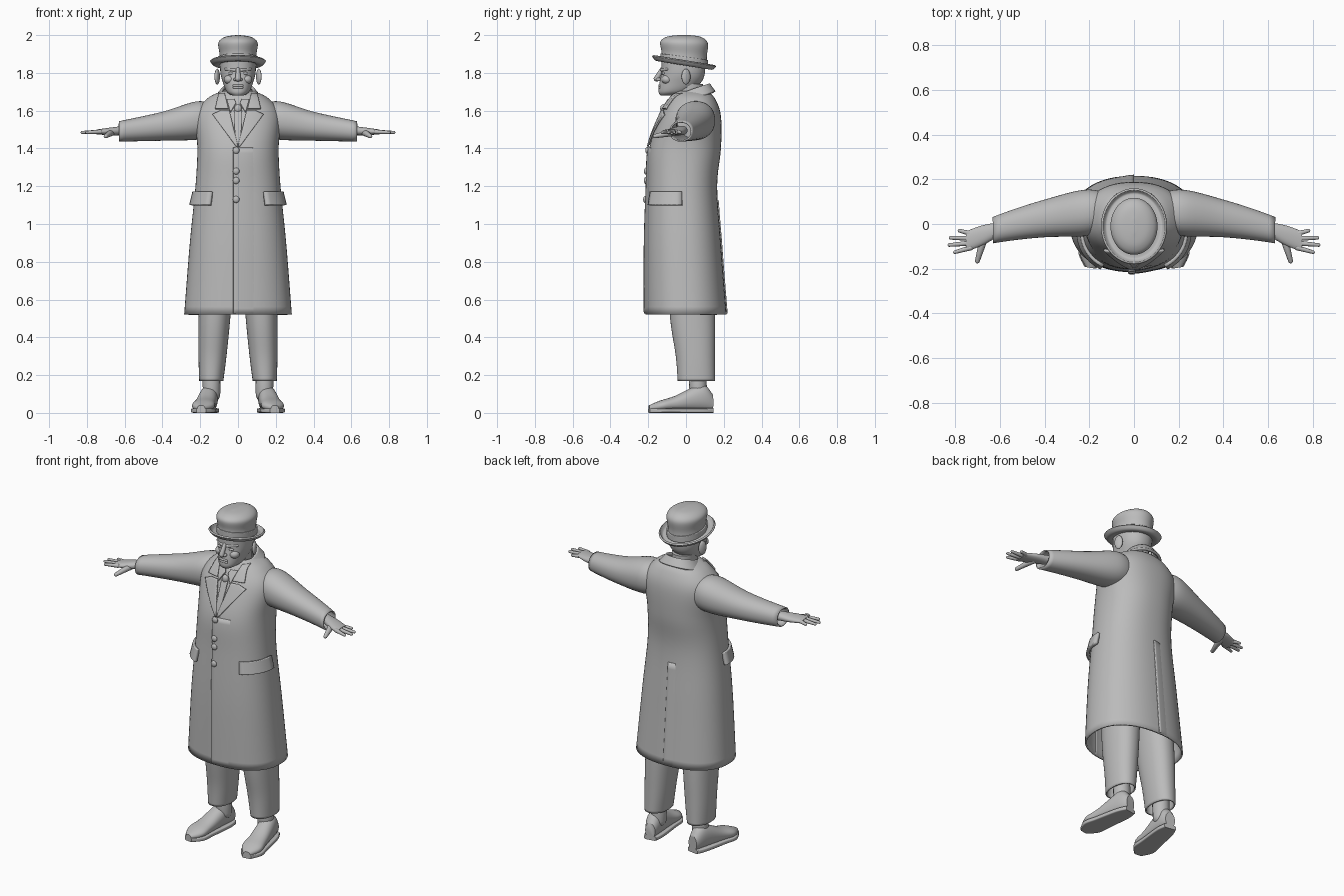
import bpy, bmesh, math
from mathutils import Matrix, Vector

if "Cube" in bpy.data.objects:
    bpy.data.objects.remove(bpy.data.objects["Cube"], do_unlink=True)

GREY = (0.5, 0.5, 0.5, 1)
material = bpy.data.materials.new("plain grey")
material.use_nodes = True
material.diffuse_color = GREY
material.node_tree.nodes["Principled BSDF"].inputs["Base Color"].default_value = GREY


def finish(name, bm, thickness=0):
    bmesh.ops.recalc_face_normals(bm, faces=bm.faces)
    mesh = bpy.data.meshes.new(name)
    bm.to_mesh(mesh)
    bm.free()
    mesh.materials.append(material)
    part = bpy.data.objects.new(name, mesh)
    bpy.context.collection.objects.link(part)
    bpy.ops.object.select_all(action="DESELECT")
    part.select_set(True)
    bpy.context.view_layer.objects.active = part
    bpy.ops.object.shade_smooth_by_angle(angle=math.radians(40))
    if thickness:
        solidify = part.modifiers.new("thickness", "SOLIDIFY")
        solidify.thickness, solidify.offset = thickness, 0


def smooth(rings, steps=6):
    """Flowing curve through rings of (position, half width, low, high)."""
    last = len(rings) - 1
    result = []
    for i in range(last):
        before, start, end, after = (Vector(rings[min(last, max(0, i + k))]) for k in (-1, 0, 1, 2))
        leave, arrive = (end - before) / 2, (after - start) / 2
        for k in range(steps):
            t = k / steps
            ease = t * t * (3 - 2 * t)
            result.append(start.lerp(end, ease) + leave * t * (1 - t) ** 2 - arrive * t * t * (1 - t))
    return result + [Vector(rings[last])]


def power(value, roundness):
    return math.copysign(abs(value) ** (2 / roundness), value)


def loft(name, rings, axis="z", side=1, roundness=2.2, centre=lambda t: 0, tilt=lambda t: 0,
         place=Matrix(), thickness=0, count=40):
    """Skin rounded rings along an axis; a part with thickness stays open at its ends."""
    bm = bmesh.new()
    loops = []
    for t, half, low, high in smooth(rings):
        loop = []
        for i in range(count):
            angle = math.tau * i / count
            across = centre(t) + half * power(math.cos(angle), roundness)
            rise = (high - low) / 2 * power(math.sin(angle), roundness)
            up, on = (low + high) / 2 + rise, t + tilt(t) * rise
            point = {"z": (across, up, on), "x": (on, across, up), "y": (across, on, up)}[axis]
            x, y, z = place @ Vector(point)
            loop.append(bm.verts.new((x * side, y, z)))
        loops.append(loop)
    for near, far in zip(loops, loops[1:]):
        for i in range(count):
            bm.faces.new((near[i - 1], near[i], far[i], far[i - 1]))
    if not thickness:
        bm.faces.new(loops[0])
        bm.faces.new(loops[-1])
    finish(name, bm, thickness)


def patch(name, point, columns=8, rows=16, thickness=0.008):
    """Sheet of cloth whose points follow a rule of u and v."""
    bm = bmesh.new()
    grid = [[bm.verts.new(point(i / columns, j / rows)) for j in range(rows + 1)] for i in range(columns + 1)]
    for left, right in zip(grid, grid[1:]):
        for j in range(rows):
            bm.faces.new((left[j], right[j], right[j + 1], left[j + 1]))
    finish(name, bm, thickness)


def capsule(name, start, end, start_radius, end_radius):
    """Rounded, tapering rod between two points."""
    start, end = Vector(start), Vector(end)
    turn = (end - start).to_track_quat("Z", "Y")
    bm = bmesh.new()
    bmesh.ops.create_uvsphere(bm, u_segments=16, v_segments=12, radius=1)
    for vert in bm.verts:
        base, radius = (end, end_radius) if vert.co.z > 0.01 else (start, start_radius)
        vert.co = base + turn @ vert.co * radius
    finish(name, bm)


def blob(name, location, size, lean=0):
    bm = bmesh.new()
    bmesh.ops.create_uvsphere(bm, u_segments=20, v_segments=12, radius=1)
    bm.transform(Matrix.Translation(location) @ Matrix.Rotation(lean, 4, "Z") @ Matrix.Diagonal((*size, 1)))
    finish(name, bm)


# Overcoat body
COAT = [(0.52, 0.28, -0.21, 0.21), (0.9, 0.25, -0.21, 0.18), (1.2, 0.22, -0.2, 0.16), (1.4, 0.21, -0.19, 0.18),
        (1.57, 0.22, -0.13, 0.18), (1.66, 0.16, -0.08, 0.15), (1.7, 0.08, -0.05, 0.11)]
CUT = 2.3
loft("overcoat", COAT, roundness=CUT, thickness=0.01, count=56)
COAT_RINGS = smooth(COAT)


def coat_ring(z):
    for low, high in zip(COAT_RINGS, COAT_RINGS[1:]):
        if z <= high[0]:
            return low.lerp(high, (z - low[0]) / (high[0] - low[0]))


def around(angle, z, gap):
    """Point on the coat at an angle about the body."""
    _, half, front, back = coat_ring(z)
    return ((half + gap) * power(math.cos(angle), CUT),
            (front + back) / 2 + ((back - front) / 2 + gap) * power(math.sin(angle), CUT), z)


def on_front(x, z, gap):
    """Point on the front of the coat."""
    _, half, front, back = coat_ring(z)
    bulge = (1 - min(1, abs(x / half)) ** CUT) ** (1 / CUT)
    return x, (front + back) / 2 - (back - front) / 2 * bulge - gap, z


def along(line, t):
    t *= len(line) - 1
    i = min(int(t), len(line) - 2)
    return Vector(line[i]).lerp(Vector(line[i + 1]), t - i)


def facing(name, inner, outer, side, gap):
    """Cloth piece on the chest, between an inner and an outer edge."""
    def point(u, v):
        x, z = along(inner, v).lerp(along(outer, v), u)
        return on_front(x * side, z, gap)
    patch(name, point, thickness=0.01)


# Front overlap, back vent, buttons
patch("front_overlap", lambda u, v: on_front(0.14 * u - 0.025, 0.525 + 0.88 * v, 0.01 - 0.012 * u), rows=30)
patch("back_vent", lambda u, v: around(math.pi / 2 + u / 4, 0.525 + 0.6 * v, 0.007 - 0.01 * u))
for number, z in enumerate((1.13, 1.23, 1.28, 1.39)):
    blob(f"coat_button_{number}", on_front(-0.01, z, 0.014), (0.018, 0.01, 0.018))

# Collar ring rising towards the back
loft("coat_collar", [(1.66, 0.12, -0.07, 0.15), (1.71, 0.08, -0.05, 0.12)], tilt=lambda z: 0.35, thickness=0.015)

# Necktie
facing("tie", [(-0.015, 1.42), (-0.02, 1.6)], [(0.015, 1.42), (0.02, 1.6)], 1, 0.009)
blob("tie_knot", on_front(0, 1.61, 0.01), (0.02, 0.016, 0.024))

SLEEVE = [(0.13, 0.08, 1.47, 1.63), (0.22, 0.1, 1.45, 1.645), (0.4, 0.08, 1.445, 1.59), (0.63, 0.055, 1.44, 1.54)]
PALM = [(0.6, 0.03, 1.47, 1.52), (0.68, 0.045, 1.47, 1.51), (0.75, 0.045, 1.475, 1.5)]
TROUSER = [(0.17, 0.06, -0.04, 0.15), (0.3, 0.07, -0.05, 0.15), (0.5, 0.08, -0.08, 0.15), (0.8, 0.09, -0.1, 0.14)]
SHOE = [(0, 0.03, 0.01, 0.1), (-0.06, 0.046, 0.01, 0.15), (-0.2, 0.054, 0.01, 0.09),
        (-0.28, 0.058, 0.01, 0.065), (-0.34, 0.02, 0.01, 0.04)]

for word, s in (("left", 1), ("right", -1)):
    # Lapel, collar leaf, shirt collar
    facing(word + "_lapel", [(0, 1.41), (0.045, 1.6)], [(0.01, 1.41), (0.135, 1.58), (0.09, 1.6)], s, 0.014)
    facing(word + "_collar_leaf", [(0.05, 1.61), (0.07, 1.69)], [(0.12, 1.61), (0.1, 1.69)], s, 0.015)
    facing(word + "_shirt_collar", [(0.01, 1.64), (0.02, 1.66)], [(0.04, 1.59), (0.06, 1.66)], s, 0.012)

    # Pocket flap wrapped round the hip
    def flap(u, v):
        x, y, z = around(u - 1, 1.1 + 0.07 * v, 0.02 - 0.01 * v)
        return x * s, y, z
    patch(word + "_pocket_flap", flap, thickness=0.018)

    # Sleeve and hand
    loft(word + "_sleeve", SLEEVE, "x", s, centre=lambda x: 0.06 - 0.22 * x * x, thickness=0.008)
    loft(word + "_palm", PALM, "x", s, centre=lambda x: 0.2 - 0.37 * x)
    for i, reach in enumerate((0.78, 0.82, 0.825, 0.8)):
        capsule(f"{word}_finger_{i}", (0.73 * s, -0.043 - 0.021 * i, 1.488),
                (reach * s, -0.03 - 0.032 * i, 1.485), 0.012, 0.008)
    capsule(word + "_thumb", (0.67 * s, -0.06, 1.485), (0.7 * s, -0.165, 1.465), 0.019, 0.011)

    # Trouser leg, ankle and outward turned shoe
    loft(word + "_trouser_leg", TROUSER, "z", s, centre=lambda z: 0.15 - z / 20, thickness=0.008)
    capsule(word + "_ankle", (0.14 * s, 0.065, 0.1), (0.14 * s, 0.06, 0.22), 0.046, 0.05)
    turn = Matrix.Translation((0.142, 0.14, 0)) @ Matrix.Rotation(math.radians(9), 4, "Z")
    loft(word + "_shoe", SHOE, "y", s, place=turn)
    loft(word + "_sole", [(y, half + 0.006, 0, 0.025) for y, half, *_ in SHOE], "y", s, roundness=6, place=turn)

    # Ear, eye, brow and cheek
    blob(word + "_ear", (0.11 * s, 0, 1.78), (0.012, 0.025, 0.042), 0.4 * s)
    blob(word + "_eye", (0.037 * s, -0.118, 1.797), (0.016, 0.01, 0.008))
    capsule(word + "_brow", (0.018 * s, -0.127, 1.815), (0.065 * s, -0.1, 1.82), 0.009, 0.007)
    blob(word + "_cheek", (0.045 * s, -0.1, 1.765), (0.03, 0.03, 0.025))
    blob(word + "_nostril", (0.014 * s, -0.145, 1.765), (0.01, 0.014, 0.009))

# Neck, head and face
loft("neck", [(1.58, 0.06, -0.06, 0.09), (1.74, 0.065, -0.07, 0.09)])
loft("head", [(1.68, 0.03, -0.135, -0.06), (1.7, 0.06, -0.145, 0.02), (1.75, 0.08, -0.14, 0.08),
              (1.8, 0.093, -0.13, 0.1), (1.87, 0.095, -0.13, 0.1)])
capsule("nose", (0, -0.128, 1.82), (0, -0.155, 1.77), 0.01, 0.016)
for name, z in (("upper_lip", 1.733), ("lower_lip", 1.722)):
    capsule(name, (-0.022, -0.141, z), (0.022, -0.141, z), 0.006, 0.006)


def hat_part(name, profile, tilt, thickness=0):
    """Oval hat piece from (height, half width) pairs, longer than it is wide."""
    rings = [(z, half, -0.032 - half, 0.012 + half) for z, half in profile]
    loft(name, rings, roundness=2, tilt=tilt, thickness=thickness, count=48)


# Round hat with a curled brim
hat_part("hat_crown", [(1.85, 0.1), (1.9, 0.098), (1.96, 0.104), (1.99, 0.07), (2, 0.01)], lambda z: z - 2)
hat_part("hat_band", [(1.85, 0.1), (1.885, 0.1)], lambda z: -0.14, 0.008)
hat_part("hat_brim", [(1.85, 0.09), (1.845, 0.125), (1.865, 0.144)], lambda z: -0.16, 0.01)
